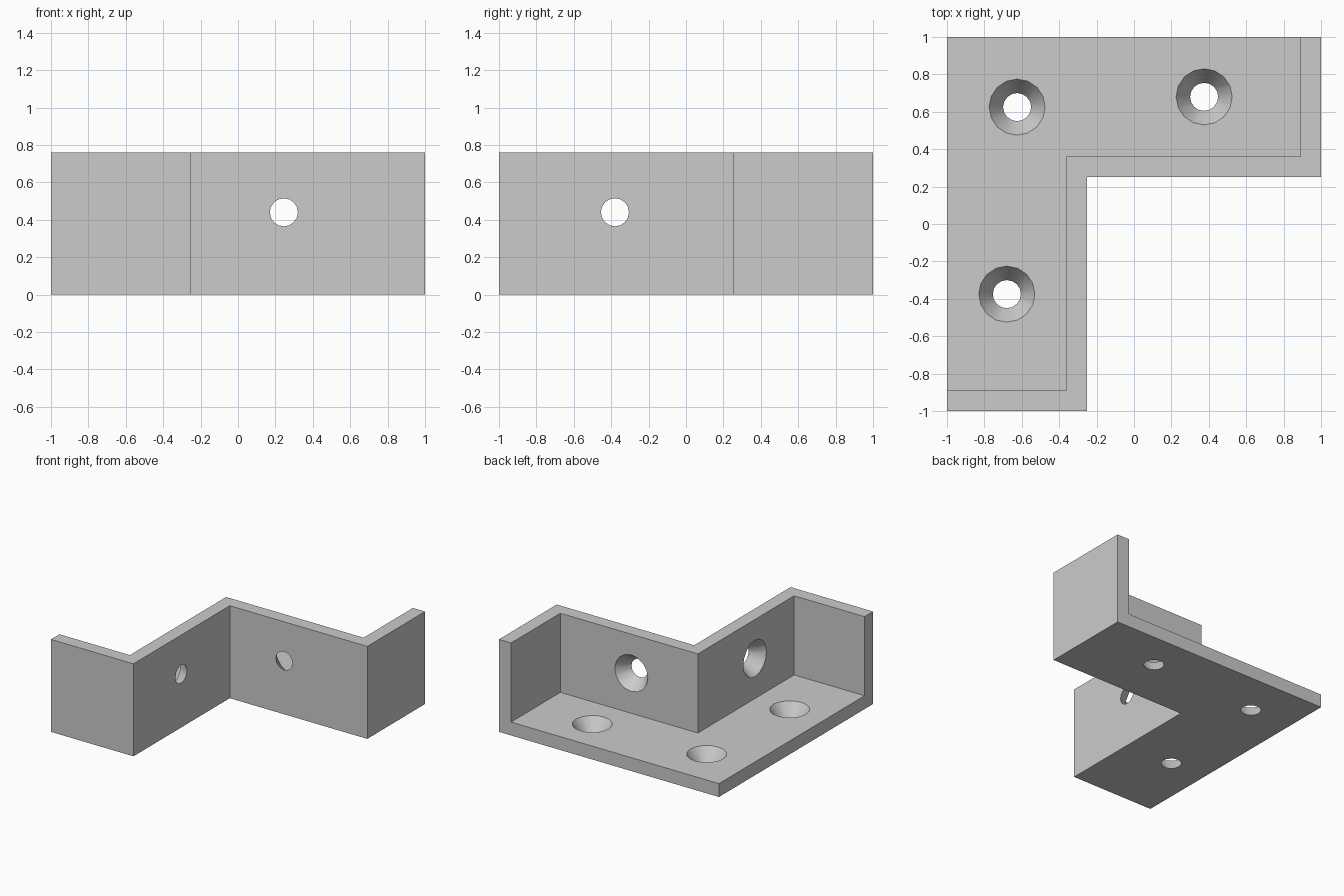
import bpy
import bmesh
import math
from mathutils import Vector

cube = bpy.data.objects.get("Cube")
if cube:
    bpy.data.objects.remove(cube, do_unlink=True)

WALL = 0.11      # plate and wall thickness
HEIGHT = 0.76
INNER = 0.25     # distance of the inside corner from the centre
R_SMALL, R_LARGE = 0.075, 0.15

grey = bpy.data.materials.new("plain grey")
grey.use_nodes = True
grey.diffuse_color = (0.6, 0.6, 0.6, 1)
grey.node_tree.nodes["Principled BSDF"].inputs["Base Color"].default_value = (0.6, 0.6, 0.6, 1)


def add_object(name, bm):
    bmesh.ops.recalc_face_normals(bm, faces=bm.faces)
    mesh = bpy.data.meshes.new(name)
    bm.to_mesh(mesh)
    bm.free()
    mesh.materials.append(grey)
    obj = bpy.data.objects.new(name, mesh)
    bpy.context.collection.objects.link(obj)
    return obj


def l_prism(name, end, inner, outer, z0, z1):
    """L-shaped block whose two arms meet at the back right corner."""
    outline = [(-outer, -end), (-inner, -end), (-inner, inner),
               (end, inner), (end, outer), (-outer, outer)]
    bm = bmesh.new()
    face = bm.faces.new([bm.verts.new((x, y, z0)) for x, y in outline])
    ext = bmesh.ops.extrude_face_region(bm, geom=[face])
    verts = [g for g in ext["geom"] if isinstance(g, bmesh.types.BMVert)]
    bmesh.ops.translate(bm, verts=verts, vec=(0, 0, z1 - z0))
    return add_object(name, bm)


def countersink(name, centre, direction):
    """Tapered cutter, wide towards direction, overshooting both surfaces."""
    over = 0.02
    grow = (R_LARGE - R_SMALL) / WALL * over
    bm = bmesh.new()
    bmesh.ops.create_cone(bm, cap_ends=True, segments=16,
                          radius1=R_SMALL - grow, radius2=R_LARGE + grow,
                          depth=WALL + 2 * over)
    obj = add_object(name, bm)
    obj.rotation_mode = "QUATERNION"
    obj.rotation_quaternion = Vector(direction).to_track_quat("Z", "Y")
    obj.location = centre
    return obj


# Solid L block, hollowed so that a floor and four walls remain
bracket = l_prism("corner_bracket", 1, INNER, 1, 0, HEIGHT)
cutters = [l_prism("pocket_cutter", 1 - WALL, INNER + WALL, 1.1, WALL, HEIGHT + 0.1)]

# Floor screw holes
for x, y in [(-0.625, 0.625), (0.375, 0.68), (-0.68, -0.375)]:
    cutters.append(countersink("floor_hole_cutter", (x, y, WALL / 2), (0, 0, 1)))

# Wall screw holes, widening into the pocket
mid = INNER + WALL / 2
cutters.append(countersink("front_hole_cutter", (0.245, mid, 0.44), (0, 1, 0)))
cutters.append(countersink("side_hole_cutter", (-mid, -0.38, 0.44), (-1, 0, 0)))

bpy.context.view_layer.objects.active = bracket
for cutter in cutters:
    cutter.hide_render = True
    mod = bracket.modifiers.new(cutter.name, "BOOLEAN")
    mod.operation = "DIFFERENCE"
    mod.solver = "EXACT"
    mod.object = cutter
    bpy.ops.object.modifier_apply(modifier=mod.name)
    bpy.data.objects.remove(cutter, do_unlink=True)

# Smooth hole walls, sharp edges elsewhere
bpy.ops.object.select_all(action="DESELECT")
bracket.select_set(True)
bpy.ops.object.shade_smooth_by_angle(angle=math.radians(30))
